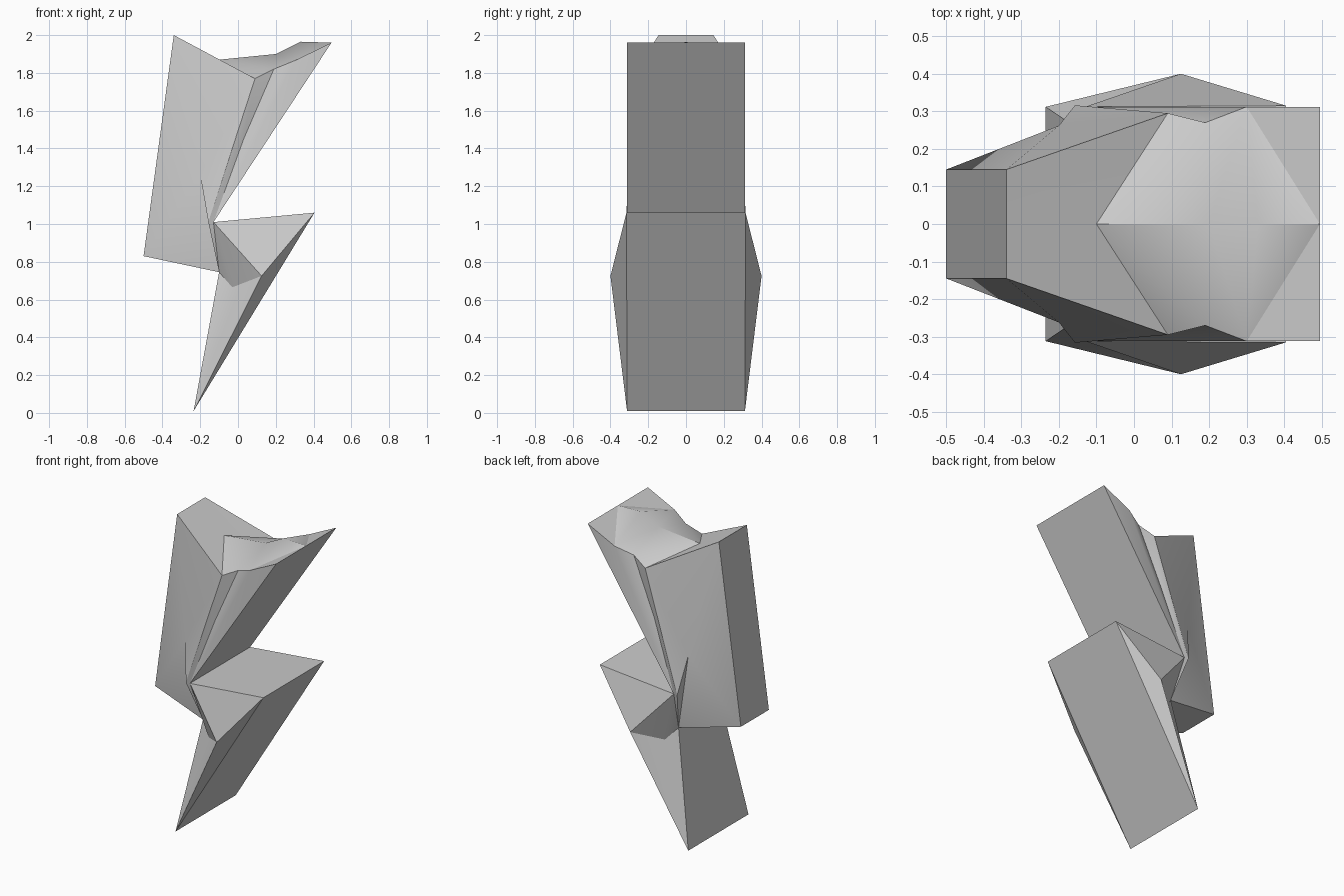
import bpy, bmesh, math

cube = bpy.data.objects.get("Cube")
if cube:
    bpy.data.objects.remove(cube, do_unlink=True)

# Single grey material
grey = bpy.data.materials.new("light grey")
grey.use_nodes = True
colour = (0.6, 0.6, 0.6, 1)
grey.diffuse_color = colour
grey.node_tree.nodes["Principled BSDF"].inputs["Base Color"].default_value = colour

bm = bmesh.new()


def corner(x, y, z):
    """A mirrored pair of corners, or one shared corner on the centre line."""
    left = bm.verts.new((x, y, z))
    return (left, bm.verts.new((x, -y, z)) if y else left)


def fan(hub, *rim):
    """Triangles from a hub to each step along its rim, on both sides."""
    for a, b in zip(rim, rim[1:]):
        for side in (0, 1):
            bm.faces.new((hub[side], a[side], b[side]))


def bridge(*path):
    """Flat strips across the full width, following the outline."""
    for a, b in zip(path, path[1:]):
        bm.faces.new((a[0], b[0], b[1], a[1]))


# Outline corners
crown = corner(-.34, .145, 2.0)
heel = corner(-.5, .145, .83)
waist = corner(-.1, .22, .745)
foot = corner(-.235, .312, .01)
elbow = corner(.405, .315, 1.06)
notch = corner(-.13, .312, 1.01)
horn = corner(.495, .312, 1.96)

# Rim of the faceted top
rim_back = corner(.09, .295, 1.77)
rim_dip = corner(.19, .27, 1.82)
rim_front = corner(.3, .312, 1.865)

# Folds in the sides
notch_back = corner(-.157, .316, 1.01)
groove = corner(.03, .283, 1.45)
fold = corner(-.2, .262, 1.26)
bulge = corner(.125, .4, .725)
hollow = corner(-.03, .262, .665)

# Ridge along the middle of the top
ridge_low = corner(-.1, 0, 1.87)
ridge_mid = corner(.2, 0, 1.9)
ridge_peak = corner(.33, 0, 1.965)
horn_mid = corner(.495, 0, 1.96)

# Upper block sides
fan(fold, crown, heel, waist, notch_back, rim_back, crown)
fan(groove, rim_back, notch_back, notch, rim_front, rim_dip, rim_back)
fan(notch, rim_front, horn)

# Lower spike sides
fan(notch, notch_back, waist)
fan(hollow, notch, waist, foot, bulge, notch)
fan(bulge, notch, elbow, foot)

# Faceted top
fan(ridge_low, crown, rim_back, rim_dip, ridge_mid)
fan(ridge_mid, rim_dip, rim_front, ridge_peak)
fan(rim_front, ridge_peak, horn_mid, horn)
bm.faces.new((*crown, ridge_low[0]))

# Back, underside and front strips
bridge(crown, heel, waist, foot, elbow, notch, horn)

bmesh.ops.recalc_face_normals(bm, faces=bm.faces[:])
mesh = bpy.data.meshes.new("zigzag_bolt")
bm.to_mesh(mesh)
bm.free()
mesh.materials.append(grey)

bolt = bpy.data.objects.new("zigzag_bolt", mesh)
bpy.context.collection.objects.link(bolt)
bpy.ops.object.select_all(action="DESELECT")
bolt.select_set(True)
bpy.context.view_layer.objects.active = bolt
bpy.ops.object.shade_smooth_by_angle(angle=math.radians(30))
